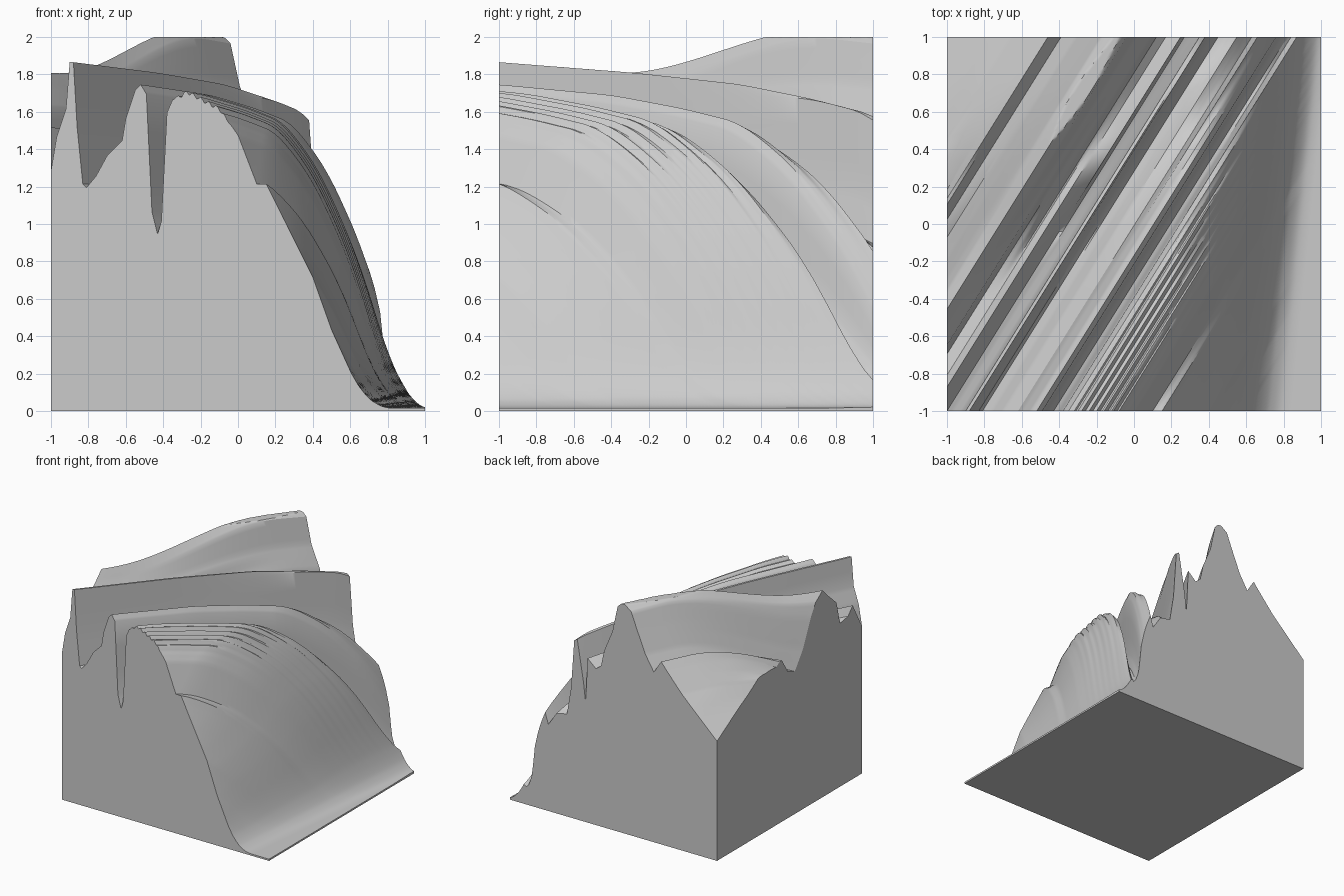
import bpy, bmesh, math

# Remove the default cube
cube = bpy.data.objects.get("Cube")
if cube:
    bpy.data.objects.remove(cube, do_unlink=True)

SKEW = 0.625        # sideways drift of every ridge per unit of depth
BASE = 0.015        # thickness of the flat foot
COLUMNS, ROWS = 325, 100

# Height along the front edge, continued round the left edge (offset, height)
ENTRY = [(-2.25, 1.04), (-2.09, 1.11), (-2, 1.1), (-1.9, 1.28), (-1.83, 1.17),
         (-1.74, 1.16), (-1.69, 1.27), (-1.64, 1.16), (-1.58, 1.14), (-1.51, 1.34),
         (-1.44, 1.61), (-1.4, 1.72), (-1.34, 1.79), (-1.29, 1.71), (-1.22, 1.61),
         (-1.19, 1.41), (-1.12, 1.43), (-1.08, 1.5), (-1, 1.27), (-.97, 1.45),
         (-.92, 1.6), (-.9, 1.85), (-.88, 1.85), (-.86, 1.5), (-.83, 1.2),
         (-.81, 1.18), (-.76, 1.24), (-.7, 1.35), (-.62, 1.43), (-.6, 1.55),
         (-.55, 1.7), (-.52, 1.73), (-.49, 1.68), (-.46, 1.05), (-.43, .93),
         (-.41, 1), (-.38, 1.58), (-.35, 1.65), (-.27, 1.69), (-.1, 1.6),
         (0, 1.46), (.1, 1.2), (.15, 1.2), (.3, .9), (.4, .7), (.5, .42), (.6, .2)]

# Height along the back edge (x, height)
EXIT = [(-1, 1.03), (-.84, 1.18), (-.66, 1.35), (-.51, 1.52), (-.46, 1.58),
        (-.39, 1.47), (-.31, 1.6), (-.23, 1.79), (-.17, 1.94), (-.09, 2),
        (-.04, 1.95), (.01, 1.72), (.09, 1.53), (.12, 1.39), (.17, 1.35),
        (.25, 1.42), (.27, 1.03), (.29, 1.2), (.35, 1.56), (.38, 1.54),
        (.41, 1.12), (.45, .88), (.55, .86), (.63, .74), (.66, .84), (.7, .74)]

# Share of the height that remains towards the right-hand foot
FALL = [(-.8, 1), (-.3, .96), (0, .93), (.2, .89), (.35, .85), (.44, .78),
        (.52, .7), (.6, .59), (.67, .48), (.74, .34), (.81, .18), (.88, .07),
        (.95, .015), (1, 0)]


def lookup(table, x):
    """Piecewise linear value, held constant past both ends."""
    if x <= table[0][0]:
        return table[0][1]
    for (a, fa), (b, fb) in zip(table, table[1:]):
        if x <= b:
            return fa + (fb - fa) * (x - a) / (b - a)
    return table[-1][1]


def smooth(a, b, x):
    t = min(1, max(0, (x - a) / (b - a)))
    return t * t * (3 - 2 * t)


def fall(x, y):
    s = x + 0.1 * (1 - y)
    return (lookup(FALL, s - .03) + lookup(FALL, s) + lookup(FALL, s + .03)) / 3


def entry_ridge(u):
    x = min(max(u, -1), .6)
    return lookup(ENTRY, u) / fall(x, -1)


def exit_ridge(u):
    x = u + 2 * SKEW
    return lookup(EXIT, x) / fall(x, 1)


def streaks(u):
    """Fine parallel grooves on the upper slope."""
    band = smooth(-.36, -.3, u) * (1 - smooth(-.1, -.02, u))
    return 0.012 * band * math.sin(u * 150)


# Ridged surface: rows of points that follow the slanted ridges
bm = bmesh.new()
first = -1 - 2 * SKEW
profile = []
for i in range(COLUMNS + 2):
    u = first + i * 0.01
    start = entry_ridge(u)
    end = exit_ridge(u) if u < -.55 else start
    profile.append((u, start + streaks(u), end + streaks(u)))

grid = []
for j in range(ROWS + 1):
    y = -1 + 2 * j / ROWS
    blend = smooth(-.4, .8, y)
    row = []
    for u, start, end in profile:
        x = u + SKEW * (y + 1)
        height = (start + (end - start) * blend) * fall(x, y)
        row.append(bm.verts.new((x, y, min(2, height + BASE))))
    grid.append(row)
for low, high in zip(grid, grid[1:]):
    for i in range(len(low) - 1):
        bm.faces.new((low[i], low[i + 1], high[i + 1], high[i]))

# Trim the slanted sheet to a square
for side in (-1, 1):
    bmesh.ops.bisect_plane(bm, geom=bm.verts[:] + bm.edges[:] + bm.faces[:],
                           plane_co=(side, 0, 0), plane_no=(side, 0, 0),
                           clear_outer=True)

# Fill the flat corner left at the front right, if the sheet stops short
bmesh.ops.remove_doubles(bm, verts=bm.verts, dist=0.0001)

# Straight cut walls down to the ground and a flat underside
rim = [e for e in bm.edges if e.is_boundary]
wall = bmesh.ops.extrude_edge_only(bm, edges=rim)["geom"]
for v in wall:
    if isinstance(v, bmesh.types.BMVert):
        v.co.z = 0
bmesh.ops.holes_fill(bm, edges=[e for e in bm.edges if e.is_boundary], sides=0)
bmesh.ops.recalc_face_normals(bm, faces=bm.faces)

mesh = bpy.data.meshes.new("ridged_hillside")
bm.to_mesh(mesh)
bm.free()
hill = bpy.data.objects.new("ridged_hillside", mesh)
bpy.context.collection.objects.link(hill)

# Plain grey stone
stone = bpy.data.materials.new("grey_stone")
stone.use_nodes = True
grey = (0.6, 0.6, 0.6, 1)
stone.diffuse_color = grey
stone.node_tree.nodes["Principled BSDF"].inputs["Base Color"].default_value = grey
mesh.materials.append(stone)

# Smooth slopes, crisp ridges
bpy.context.view_layer.objects.active = hill
hill.select_set(True)
bpy.ops.object.shade_smooth_by_angle(angle=math.radians(30))
